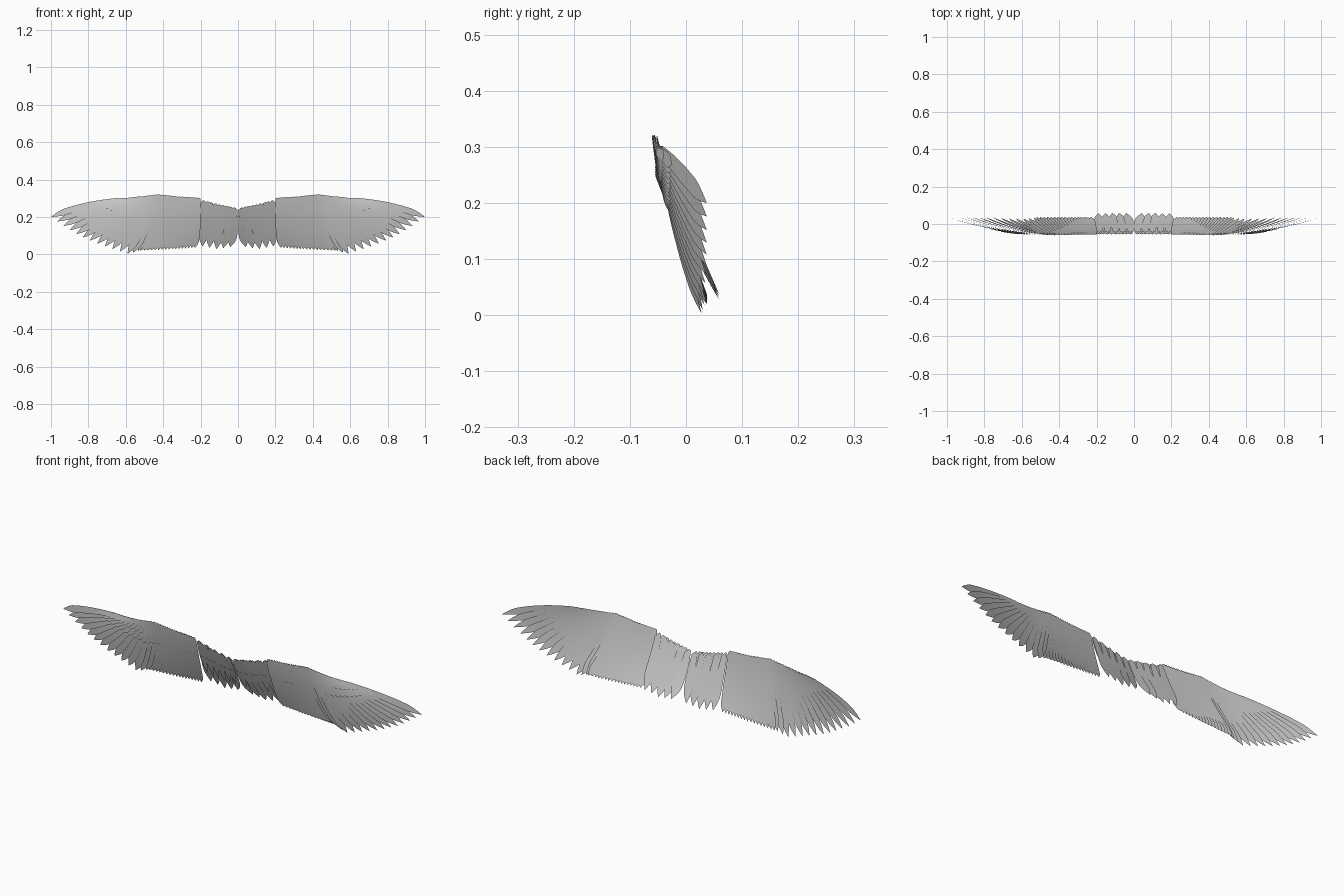
import bpy
import math
from mathutils import Vector

if "Cube" in bpy.data.objects:
    bpy.data.objects.remove(bpy.data.objects["Cube"])


def lerp(a, b, t):
    return a + (b - a) * t


def along(points, t):
    """Point at fraction t of a list of evenly weighted points."""
    f = t * (len(points) - 1)
    i = min(int(f), len(points) - 2)
    return Vector(points[i]).lerp(Vector(points[i + 1]), f - i)


def vane(s, tip):
    """Relative half width: rounded root, slow swell, pointed tip."""
    w = min(1, math.sqrt(s / 0.06)) * lerp(0.6, 1.0, min(1, s / 0.6))
    if s > tip:
        k = (s - tip) / (1 - tip)
        w *= max(0, 1 - k ** 1.5)
    return w


def add_feather(verts, faces, base, tip, bulge, belly, half, reach, y_off, twist, taper):
    """Thin curved feather along a quadratic curve, cut to a fraction 'reach'."""
    d = tip - base
    side = Vector((-d.z, 0, d.x)).normalized()
    ctrl = (base + tip) / 2 + side * bulge + Vector((0, -belly, 0))
    rows, cols = 16, 4
    start = len(verts)
    for r in range(rows + 1):
        s = r / rows
        s = 1 - (1 - s) ** 1.2 if s > 0.5 else s
        q = s * reach
        p = base * (1 - q) ** 2 + ctrl * (2 * q * (1 - q)) + tip * q ** 2
        t = (ctrl - base) * (1 - q) + (tip - ctrl) * q
        n = Vector((-t.z, 0, t.x)).normalized()
        w = half * vane(s, taper)
        for c in range(cols + 1):
            u = c / cols * 2 - 1
            v = p + n * (w * u)
            v.y += y_off + twist * u * w / half
            verts.append(v)
    for r in range(rows):
        for c in range(cols):
            a = start + r * (cols + 1) + c
            faces.append((a, a + 1, a + cols + 2, a + cols + 1))


def feather_row(name, count, bases, tips, bulge, half, reach=1.0, y_off=0.0,
                belly=0.018, twist=0.002, taper=0.8):
    """Row of overlapping feathers on one wing, mirrored to the other."""
    verts, faces = [], []
    for i in range(count):
        t = i / (count - 1)
        add_feather(verts, faces, along(bases, t), along(tips, t), lerp(*bulge, t),
                    belly, lerp(*half, t), reach, y_off, twist, taper)
    mesh = bpy.data.meshes.new(name)
    mesh.from_pydata(verts, [], faces)
    obj = bpy.data.objects.new(name, mesh)
    bpy.context.collection.objects.link(obj)
    mesh.polygons.foreach_set("use_smooth", [True] * len(mesh.polygons))
    mirror = obj.modifiers.new("other_wing", 'MIRROR')
    mirror.use_mirror_merge = False
    return obj


# Root and tip lines of each feather group (right-hand wing)
prim_base = [(0.43, -0.053, 0.322), (0.52, -0.051, 0.308), (0.62, -0.046, 0.293)]
prim_tip = [(0.535, 0.033, 0.018), (0.585, 0.028, 0.001), (0.66, 0.03, 0.025),
            (0.735, 0.034, 0.05), (0.81, 0.036, 0.08), (0.875, 0.037, 0.113),
            (0.94, 0.037, 0.155), (1.0, 0.037, 0.2)]
sec_base = [(0.21, -0.05, 0.304), (0.32, -0.05, 0.31), (0.42, -0.052, 0.322)]
sec_tip = [(0.23, 0.038, 0.035), (0.37, 0.038, 0.026), (0.52, 0.037, 0.02)]
tert_base = [(0.02, -0.045, 0.252), (0.1, -0.045, 0.268), (0.185, -0.045, 0.29)]
tert_tip = [(0.042, 0.059, 0.038), (0.115, 0.059, 0.028), (0.19, 0.057, 0.042)]

# Flight feathers
feather_row("primary_feathers", 14, prim_base, prim_tip, (-0.035, 0.028), (0.023, 0.017))
feather_row("secondary_feathers", 17, sec_base, sec_tip, (-0.008, -0.035), (0.017, 0.02),
            taper=0.86)
feather_row("tertial_feathers", 5, tert_base, tert_tip, (-0.014, -0.006), (0.025, 0.025),
            belly=0.01, taper=0.75)

# Shorter covert layers over the front of the flight feathers
feather_row("primary_coverts", 13, prim_base, prim_tip, (-0.035, 0.028), (0.018, 0.012),
            reach=0.4, y_off=-0.004)
feather_row("secondary_coverts", 16, sec_base, sec_tip, (-0.008, -0.035), (0.015, 0.016),
            reach=0.4, y_off=-0.004)
feather_row("tertial_coverts", 6, tert_base, tert_tip, (-0.014, -0.006), (0.02, 0.02),
            reach=0.78, y_off=-0.006, belly=0.01, taper=0.5)

# Small coverts along the leading edge
feather_row("outer_edge_coverts", 12, prim_base, prim_tip, (-0.035, 0.028), (0.014, 0.01),
            reach=0.24, y_off=-0.007)
feather_row("middle_edge_coverts", 14, sec_base, sec_tip, (-0.008, -0.035), (0.013, 0.013),
            reach=0.24, y_off=-0.007)
feather_row("inner_edge_coverts", 9, tert_base, tert_tip, (-0.014, -0.006), (0.014, 0.014),
            reach=0.38, y_off=-0.01, belly=0.01)
